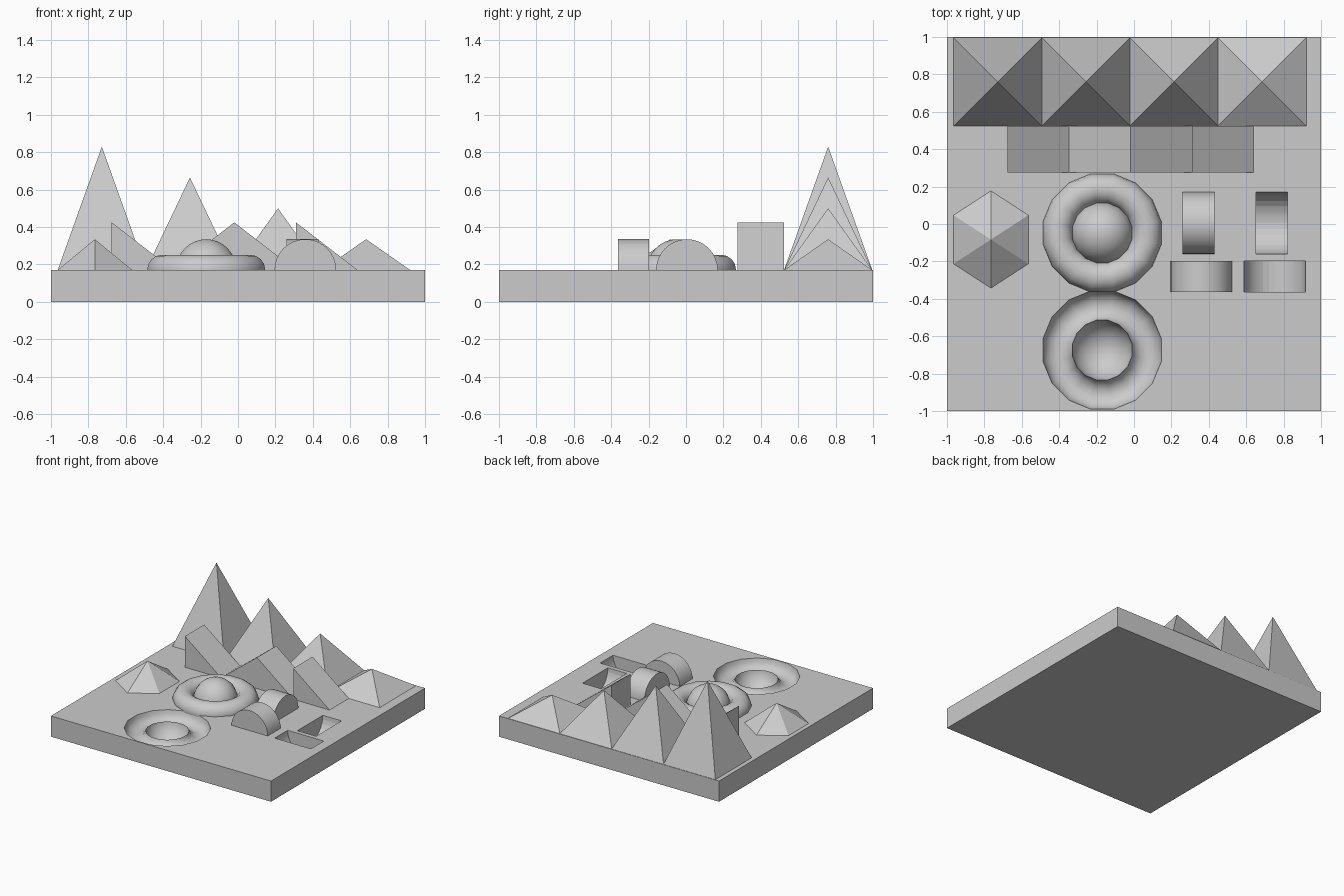
import bpy, bmesh, math
from mathutils import Matrix

cube = bpy.data.objects.get("Cube")
if cube:
    bpy.data.objects.remove(cube, do_unlink=True)

TOP = 0.17     # upper surface of the slab
R = 0.165      # radius shared by drums and domes

grey = bpy.data.materials.new("plain grey")
grey.use_nodes = True
grey.diffuse_color = (0.6, 0.6, 0.6, 1)
grey.node_tree.nodes["Principled BSDF"].inputs["Base Color"].default_value = (0.6, 0.6, 0.6, 1)


def finish(obj, name, smooth=False):
    obj.name = name
    obj.data.materials.clear()
    obj.data.materials.append(grey)
    if smooth:
        bpy.ops.object.select_all(action="DESELECT")
        obj.select_set(True)
        bpy.context.view_layer.objects.active = obj
        bpy.ops.object.shade_smooth_by_angle(angle=math.radians(35))
    return obj


def prism(name, profile, length, location, turn=0, smooth=False):
    """Extrude an x-z profile along y, centred on the location."""
    bm = bmesh.new()
    face = bm.faces.new([bm.verts.new((x, -length / 2, z)) for x, z in profile])
    ext = bmesh.ops.extrude_face_region(bm, geom=[face])
    moved = [v for v in ext["geom"] if isinstance(v, bmesh.types.BMVert)]
    bmesh.ops.translate(bm, verts=moved, vec=(0, length, 0))
    bmesh.ops.recalc_face_normals(bm, faces=bm.faces)
    bmesh.ops.transform(bm, matrix=Matrix.Rotation(turn, 4, "Z"), verts=bm.verts)
    mesh = bpy.data.meshes.new(name)
    bm.to_mesh(mesh)
    bm.free()
    obj = bpy.data.objects.new(name, mesh)
    bpy.context.collection.objects.link(obj)
    obj.location = location
    return finish(obj, name, smooth)


def arc(start, end, steps):
    angles = [start + (end - start) * i / steps for i in range(steps + 1)]
    return [(R * math.cos(a), R * math.sin(a)) for a in angles]


def pyramid(name, sides, radius, height, x, y, turn=0, squash=1):
    bpy.ops.mesh.primitive_cone_add(vertices=sides, radius1=radius, radius2=0, depth=height,
                                    location=(x, y, TOP + height / 2), rotation=(0, 0, turn))
    obj = bpy.context.object
    obj.scale.x = squash
    return finish(obj, name)


def ring(name, x, y):
    bpy.ops.mesh.primitive_torus_add(major_segments=16, minor_segments=16, major_radius=0.24,
                                     minor_radius=0.082, location=(x, y, TOP),
                                     rotation=(0, 0, math.pi / 16))
    return finish(bpy.context.object, name, True)


def ball(name, x, y):
    bpy.ops.mesh.primitive_uv_sphere_add(segments=16, ring_count=16, radius=R,
                                         location=(x, y, TOP), rotation=(0, 0, math.pi / 16))
    return finish(bpy.context.object, name, True)


# Slab
bpy.ops.mesh.primitive_cube_add(size=1, location=(0, 0, TOP / 2))
slab = bpy.context.object
slab.scale = (2, 2, TOP)
bpy.ops.object.transform_apply(location=False, rotation=False, scale=True)

# Recesses cut into the slab: ring groove, bowl and two trough shapes
full = arc(0, 2 * math.pi, 32)[:-1]
cutters = [
    ring("groove_cutter", -0.17, -0.674),
    ball("bowl_cutter", -0.17, -0.674),
    prism("side_trough_cutter", full, 0.17, (0.737, 0.005, TOP), math.pi / 2),
    prism("front_trough_cutter", full, 0.167, (0.753, -0.28, TOP)),
]
for cutter in cutters:
    cutter.hide_render = True
    mod = slab.modifiers.new("cut", "BOOLEAN")
    mod.operation = "DIFFERENCE"
    mod.solver = "EXACT"
    mod.object = cutter
    bpy.context.view_layer.objects.active = slab
    bpy.ops.object.modifier_apply(modifier=mod.name)
for cutter in cutters:
    bpy.data.objects.remove(cutter, do_unlink=True)
finish(slab, "slab", True)

# Row of square pyramids, stepping down in height
for i in range(4):
    bpy.ops.object.select_all(action="DESELECT")
    height = 0.66 - 0.165 * i
    # A square cone's corners sit on its axes, so turn it an eighth
    pyramid(f"pyramid_{i + 1}", 4, 0.236 * math.sqrt(2), height, -0.728 + 0.471 * i, 0.76, math.pi / 4)

# Six-sided pyramid, narrowed across x
pyramid("six_sided_pyramid", 6, 0.26, 0.165, -0.765, -0.083, 0, 0.2 / (0.26 * math.cos(math.pi / 6)))

# Ramps and ridge
W, H = 0.33, 0.255
ramp = [(0, 0), (W, 0), (0, H)]
prism("right_ramp", ramp, 0.25, (-0.675, 0.4, TOP))
prism("ridge", [(-W, 0), (W, 0), (0, H)], 0.25, (-0.02, 0.4, TOP))
prism("left_ramp", ramp, 0.25, (0.31, 0.4, TOP))

# Raised ring with dome
ring("raised_ring", -0.17, -0.048)
ball("dome", -0.17, -0.048)

# Raised half drums
half = arc(0, math.pi, 16)
prism("side_half_drum", half, 0.17, (0.345, 0.005, TOP), math.pi / 2, True)
prism("front_half_drum", half, 0.167, (0.36, -0.28, TOP), 0, True)
